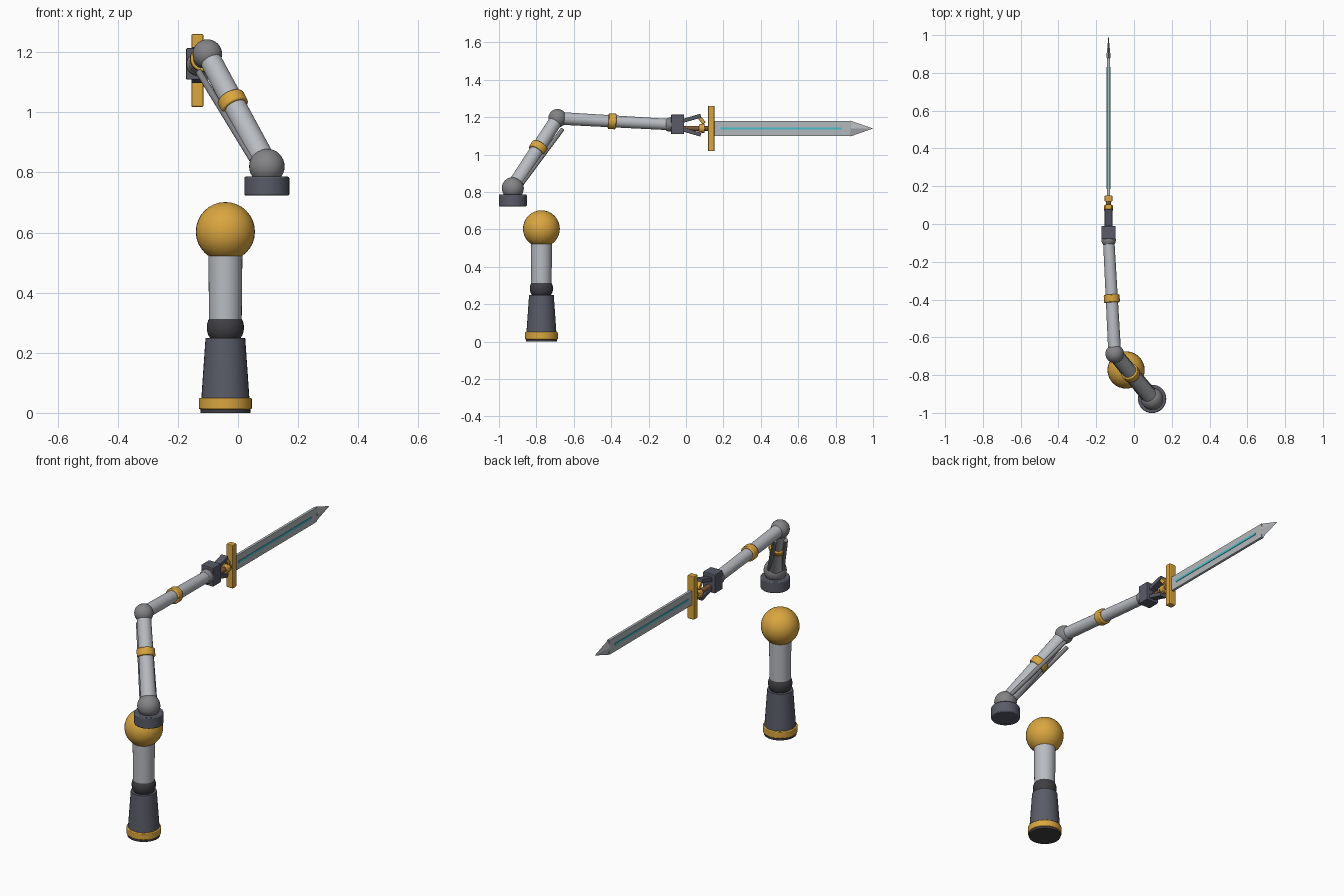
import bpy, math
from mathutils import Vector

if "Cube" in bpy.data.objects:
    bpy.data.objects.remove(bpy.data.objects["Cube"])


def material(name, rgb):
    m = bpy.data.materials.new(name)
    m.diffuse_color = (*rgb, 1)
    m.use_nodes = True
    m.node_tree.nodes["Principled BSDF"].inputs["Base Color"].default_value = m.diffuse_color
    return m


GOLD = material("gold", (0.70, 0.38, 0.05))
LIGHT = material("light_grey", (0.48, 0.50, 0.53))
JOINT = material("joint_grey", (0.23, 0.23, 0.24))
DARK = material("dark_slate", (0.10, 0.105, 0.135))
BLACK = material("charcoal", (0.05, 0.05, 0.057))
STEEL = material("blade_steel", (0.45, 0.48, 0.50))
TEAL = material("teal", (0.06, 0.52, 0.60))
BROWN = material("grip_brown", (0.22, 0.10, 0.04))


def finish(name, mat, bevel=0, smooth=True):
    o = bpy.context.object
    o.name = name
    o.data.materials.append(mat)
    if bevel:
        b = o.modifiers.new("bevel", 'BEVEL')
        b.width = bevel
        b.segments = 2
    if smooth:
        bpy.ops.object.shade_smooth_by_angle(angle=math.radians(35))
    return o


def tube(name, a, b, r1, r2, mat, bevel=0, verts=32):
    """Tapered cylinder from point a to point b."""
    a, b = Vector(a), Vector(b)
    d = b - a
    bpy.ops.mesh.primitive_cone_add(vertices=verts, radius1=r1, radius2=r2, depth=d.length,
                                    location=(a + b) / 2,
                                    rotation=d.to_track_quat('Z', 'Y').to_euler())
    return finish(name, mat, bevel)


def ball(name, c, r, mat):
    bpy.ops.mesh.primitive_uv_sphere_add(segments=32, ring_count=16, radius=r, location=c)
    return finish(name, mat)


def box(name, c, size, mat, bevel=0, tilt=0):
    bpy.ops.mesh.primitive_cube_add(size=1, location=c, rotation=(tilt, 0, 0))
    o = bpy.context.object
    o.scale = size
    bpy.ops.object.transform_apply(location=False, rotation=False, scale=True)
    return finish(name, mat, bevel, smooth=False)


# Pedestal leg
px, py = -0.042, -0.773


def leg(name, z1, z2, r1, r2, mat, bevel=0):
    tube(name, (px, py, z1), (px, py, z2), r1, r2, mat, bevel)


leg("foot_cone", 0.02, 0.25, 0.082, 0.066, DARK)
leg("foot_sole", 0, 0.02, 0.083, 0.083, BLACK)
leg("foot_ring", 0.012, 0.05, 0.088, 0.088, GOLD, 0.004)
ball("ankle_joint", (px, py, 0.284), 0.062, BLACK)
leg("leg_tube", 0.28, 0.56, 0.054, 0.057, LIGHT)
ball("leg_ball", (px, py, 0.603), 0.0985, GOLD)

# Shoulder, elbow and wrist
shoulder = Vector((0.096, -0.926, 0.82))
elbow = Vector((-0.102, -0.687, 1.194))
wrist = Vector((-0.134, -0.085, 1.16))
sx, sy, _ = shoulder
tube("shoulder_base", (sx, sy, 0.723), (sx, sy, 0.786), 0.075, 0.075, DARK, 0.005)
ball("shoulder_joint", shoulder, 0.059, JOINT)
ball("elbow_joint", elbow, 0.049, JOINT)
ball("wrist_joint", wrist, 0.038, JOINT)


# Arm segments with gold bands
def segment(name, a, b, r1, r2, t, band_r):
    tube(name, a, b, r1, r2, LIGHT)
    c, d = a.lerp(b, t), (b - a).normalized() * 0.021
    tube(name + "_band", c - d, c + d, band_r, band_r, GOLD, 0.005)


segment("upper_arm", shoulder, elbow, 0.040, 0.036, 0.57, 0.047)
segment("forearm", elbow, wrist, 0.034, 0.030, 0.485, 0.042)

# Twin piston rods under the upper arm
axis = (elbow - shoulder).normalized()
side = axis.cross(Vector((0, 0, 1))).normalized()
under = axis.cross(side).normalized()
if under.z > 0:
    under = -under
for label, s in (("left", -1), ("right", 1)):
    low = shoulder.lerp(elbow, 0.08) + side * s * 0.034 + under * 0.012
    high = shoulder.lerp(elbow, 0.92) + side * s * 0.028 + under * 0.046
    tube("piston_rod_" + label, low, high, 0.011, 0.011, JOINT, verts=16)

# Hand and gripping fingers
hx, hz = -0.135, 1.139
box("palm", (hx, -0.045, 1.161), (0.075, 0.07, 0.105), DARK, 0.004)
for label, s, z in (("upper", 1, 1.194), ("lower", -1, 1.120)):
    box("finger_" + label, (hx, 0.032, z), (0.040, 0.098, 0.021), DARK, 0.002, s * 0.28)
    box("fingertip_" + label, (hx, 0.085, z - s * 0.012), (0.034, 0.040, 0.020),
        GOLD, 0.004, -s * 0.9)

# Sword: grip, guard, blade, point and glowing line
tube("grip", (hx, -0.02, hz), (hx, 0.13, hz), 0.014, 0.014, BROWN, verts=20)
tube("grip_collar", (hx, 0.07, hz), (hx, 0.10, hz), 0.024, 0.024, GOLD, 0.004)
box("guard", (hx, 0.135, hz), (0.040, 0.034, 0.242), GOLD, 0.004)
box("blade", (hx, 0.514, hz), (0.015, 0.732, 0.082), STEEL, 0.002)
bpy.ops.mesh.primitive_cone_add(vertices=4, radius1=0.042, depth=0.12,
                                location=(hx, 0.94, hz), rotation=(-math.pi / 2, 0, 0))
bpy.context.object.scale = (0.28, 1, 1)
finish("blade_point", STEEL, smooth=False)
for label, s in (("left", -1), ("right", 1)):
    box("blade_line_" + label, (hx + s * 0.008, 0.508, hz), (0.004, 0.645, 0.012), TEAL)
